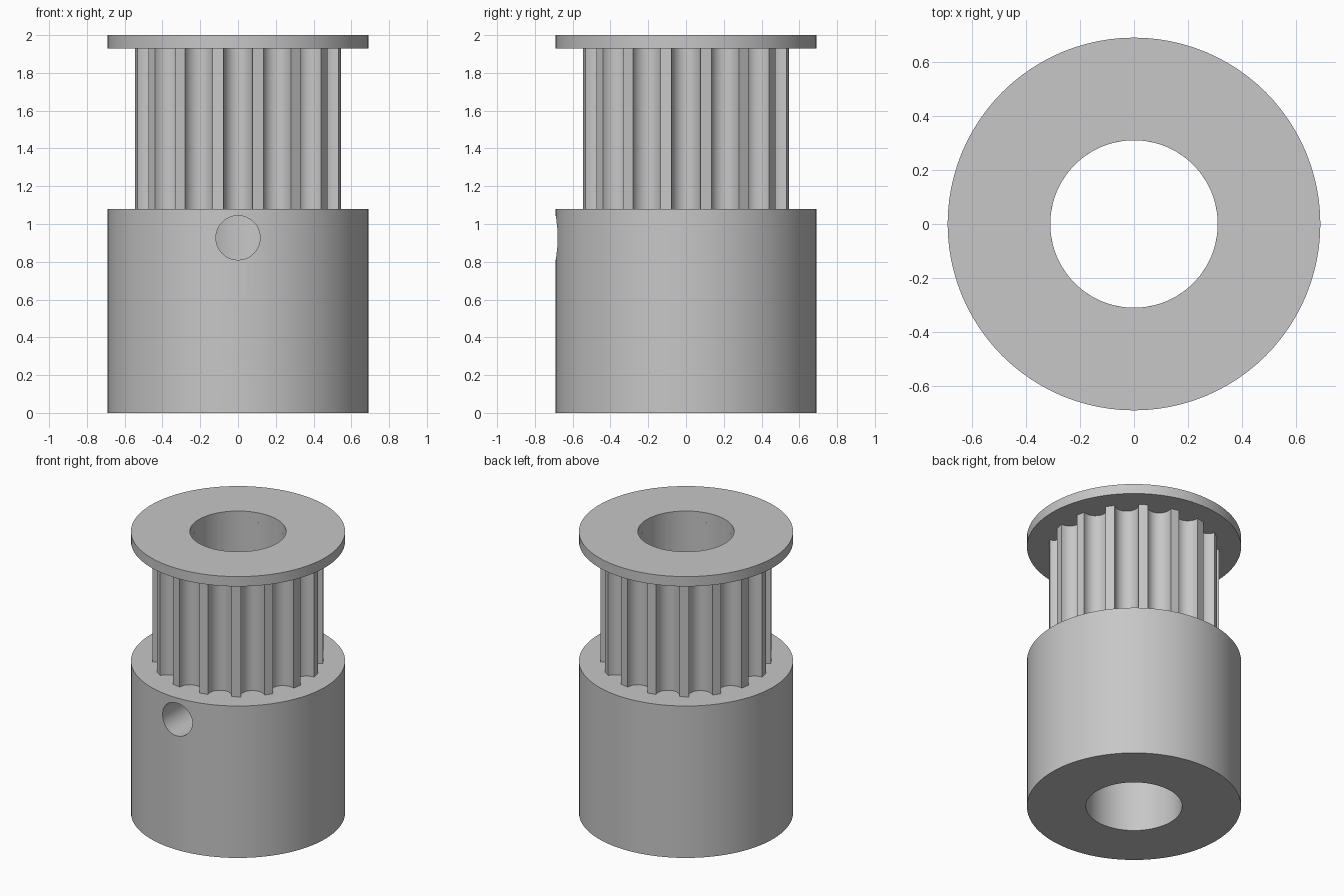
import bpy, bmesh, math

if "Cube" in bpy.data.objects:
    bpy.data.objects.remove(bpy.data.objects["Cube"], do_unlink=True)

BORE, RIM, TOOTH_R = 0.31, 0.69, 0.55
TEETH, GROOVE_HALF, GROOVE_DEPTH = 16, 0.078, 0.082

steel = bpy.data.materials.new("light grey metal")
steel.use_nodes = True
grey = (0.57, 0.57, 0.57, 1)
steel.diffuse_color = grey
steel.node_tree.nodes["Principled BSDF"].inputs["Base Color"].default_value = grey


def circle(radius, count=96):
    return [(radius * math.cos(math.tau * i / count),
             radius * math.sin(math.tau * i / count)) for i in range(count)]


def toothed_outline(steps=12):
    """Round grooves with narrow flat lands between them."""
    points = []
    edge = math.sqrt(TOOTH_R ** 2 - GROOVE_HALF ** 2)
    for t in range(TEETH):
        a = math.tau * t / TEETH
        for s in range(steps + 1):
            b = math.pi * s / steps
            u = edge - GROOVE_DEPTH * math.sin(b)
            v = -GROOVE_HALF * math.cos(b)
            points.append((u * math.cos(a) - v * math.sin(a),
                           u * math.sin(a) + v * math.cos(a)))
    return points


def bored_prism(name, outline, z0, z1):
    """Extruded outline with a round bore through it."""
    bm = bmesh.new()
    inner = [(x * BORE / math.hypot(x, y), y * BORE / math.hypot(x, y))
             for x, y in outline]
    loops = [[bm.verts.new((x, y, z)) for x, y in ring]
             for ring, z in ((outline, z0), (outline, z1), (inner, z1), (inner, z0))]
    n = len(outline)
    for k in range(4):
        a, b = loops[k], loops[(k + 1) % 4]
        for i in range(n):
            j = (i + 1) % n
            bm.faces.new((a[i], a[j], b[j], b[i]))
    bmesh.ops.recalc_face_normals(bm, faces=bm.faces)
    mesh = bpy.data.meshes.new(name)
    bm.to_mesh(mesh)
    bm.free()
    mesh.materials.append(steel)
    obj = bpy.data.objects.new(name, mesh)
    bpy.context.collection.objects.link(obj)
    return obj


def activate(obj):
    bpy.ops.object.select_all(action="DESELECT")
    obj.select_set(True)
    bpy.context.view_layer.objects.active = obj


# Hub, toothed drum and top flange
hub = bored_prism("hub", circle(RIM), 0, 1.08)
drum = bored_prism("toothed_drum", toothed_outline(), 1.08, 1.93)
flange = bored_prism("top_flange", circle(RIM), 1.93, 2)

# Set screw hole through the front wall of the hub
bpy.ops.mesh.primitive_cylinder_add(vertices=48, radius=0.117, depth=0.8,
                                    location=(0, -0.5, 0.927),
                                    rotation=(math.pi / 2, 0, 0))
cutter = bpy.context.object
cutter.name = "screw_hole_cutter"
cutter.hide_render = True
cutter.data.materials.append(steel)
cut = hub.modifiers.new("screw hole", "BOOLEAN")
cut.operation = "DIFFERENCE"
cut.solver = "EXACT"
cut.object = cutter
activate(hub)
bpy.ops.object.modifier_apply(modifier=cut.name)
bpy.data.objects.remove(cutter, do_unlink=True)

# Smooth curved walls, crisp rims
for part in (hub, drum, flange):
    activate(part)
    bpy.ops.object.shade_smooth_by_angle(angle=math.radians(35))
